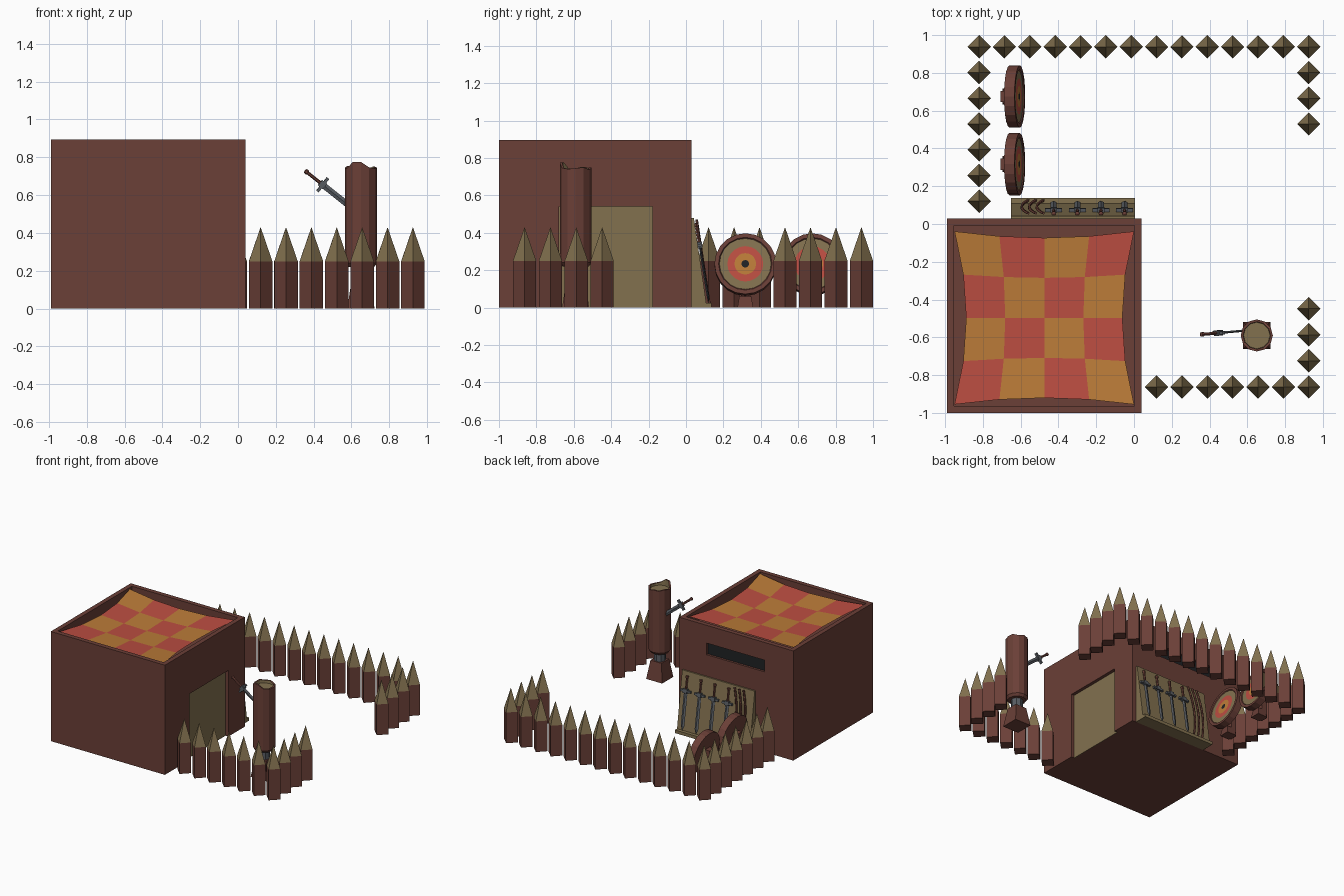
import bpy, bmesh, math
from mathutils import Matrix, Vector

if "Cube" in bpy.data.objects:
    bpy.data.objects.remove(bpy.data.objects["Cube"])


def mat(name, r, g, b):
    m = bpy.data.materials.new(name)
    m.diffuse_color = (r, g, b, 1)
    m.use_nodes = True
    m.node_tree.nodes["Principled BSDF"].inputs["Base Color"].default_value = m.diffuse_color
    return m


BROWN = mat("brown_wood", 0.145, 0.05, 0.038)
TAN = mat("tan_wood", 0.225, 0.165, 0.078)
RED = mat("red", 0.5, 0.075, 0.053)
ORANGE = mat("orange", 0.5, 0.2, 0.04)
DARK = mat("dark", 0.014, 0.016, 0.018)
STEEL = mat("steel", 0.1, 0.11, 0.125)


def mesh(name, verts, faces, mats, idx=None, M=Matrix()):
    me = bpy.data.meshes.new(name)
    me.from_pydata([M @ Vector(v) for v in verts], [], faces)
    for m in mats:
        me.materials.append(m)
    if idx:
        for p, i in zip(me.polygons, idx):
            p.material_index = i
    bm = bmesh.new()
    bm.from_mesh(me)
    bmesh.ops.remove_doubles(bm, verts=bm.verts, dist=1e-5)
    bmesh.ops.recalc_face_normals(bm, faces=bm.faces)
    bm.to_mesh(me)
    bm.free()
    ob = bpy.data.objects.new(name, me)
    bpy.context.collection.objects.link(ob)
    return ob


def lathe(name, profile, n, mats, idx, M=Matrix(), zfun=None, turn=0.0):
    """Revolve (radius, height) points about z; idx gives a material per band."""
    verts, faces, fm = [], [], []
    for k, (r, h) in enumerate(profile):
        for i in range(n):
            a = 2 * math.pi * i / n + turn
            dz = zfun(k, i) if zfun else 0
            verts.append((r * math.cos(a), r * math.sin(a), h + dz))
    for k in range(len(profile) - 1):
        for i in range(n):
            j = (i + 1) % n
            f = [k * n + i, k * n + j, (k + 1) * n + j, (k + 1) * n + i]
            if profile[k][0] == 0:
                f = [f[0], f[2], f[3]]
            elif profile[k + 1][0] == 0:
                f = f[:3]
            faces.append(f)
            fm.append(idx[k])
    return mesh(name, verts, faces, mats, fm, M)


def box(name, lo, hi, m, M=Matrix()):
    v = [(x, y, z) for x in (lo[0], hi[0]) for y in (lo[1], hi[1]) for z in (lo[2], hi[2])]
    f = [(0, 1, 3, 2), (4, 6, 7, 5), (0, 4, 5, 1), (2, 3, 7, 6), (0, 2, 6, 4), (1, 5, 7, 3)]
    return mesh(name, v, f, [m], None, M)


# building: box with sunken roof, door and slot recesses
house = box("building", (-0.99, -1, 0), (0.04, 0.03, 0.895), BROWN)
cutters = [box("roof_cut", (-0.953, -0.963, 0.81), (0.003, -0.007, 1), BROWN),
           box("door_cut", (0.01, -0.68, -0.1), (0.1, -0.18, 0.54), BROWN),
           box("slot_cut", (-0.73, 0.005, 0.655), (-0.205, 0.1, 0.75), BROWN)]
for c in cutters:
    b = house.modifiers.new(c.name, 'BOOLEAN')
    b.object, b.operation, b.solver = c, 'DIFFERENCE', 'EXACT'
bpy.context.view_layer.objects.active = house
for c in cutters:
    bpy.ops.object.modifier_apply(modifier=c.name)
for c in cutters:
    bpy.data.objects.remove(c)
box("door", (0.005, -0.68, 0), (0.014, -0.18, 0.54), TAN)
box("window_slot", (-0.73, 0.0, 0.655), (-0.205, 0.012, 0.75), DARK)

# sagging checkered roof cloth
cv, cf, ci = [], [], []
for j in range(5):
    for i in range(5):
        u, v = i / 2 - 1, j / 2 - 1
        cv.append((-0.475 + u * 0.475 * (1 - 0.13 * (1 - v * v)),
                   -0.497 + v * 0.458 * (1 - 0.075 * (1 - u * u)),
                   0.885 - 0.02 * (1 - u * u) - 0.02 * (1 - v * v)))
for j in range(4):
    for i in range(4):
        a = j * 5 + i
        cf.append((a, a + 1, a + 6, a + 5))
        ci.append((i + j) % 2)
mesh("roof_cloth", cv, cf, [RED, ORANGE], ci)

# palisade of four-sided stakes
S = 0.1342
spots = [(-0.82 + S * i, 0.938) for i in range(14)]
spots += [(-0.82, 0.938 - S * (i + 1) * 1.015) for i in range(6)]
spots += [(0.925, 0.938 - S * (i + 1) * 1.015) for i in range(3)]
spots += [(0.925 - S * i, -0.863) for i in range(7)]
spots += [(0.925, -0.863 + S * 1.03 * (i + 1)) for i in range(3)]
for x, y in spots:
    lathe("stake", [(0, 0), (0.062, 0), (0.062, 0.25), (0, 0.43)], 4,
          [BROWN, TAN], [0, 0, 1], Matrix.Translation((x, y, 0)))


# sword along local z from its tip, guard along local x
def sword(tip, direction, across):
    z = Vector(direction).normalized()
    x = Vector(across)
    x = (x - z * x.dot(z)).normalized()
    M = Matrix.Translation(tip) @ Matrix((x, z.cross(x), z)).transposed().to_4x4()
    w, t = 0.016, 0.006
    mesh("sword_blade",
         [(0, 0, 0)] + [p for h in (0.04, 0.31) for p in ((w, 0, h), (0, t, h), (-w, 0, h), (0, -t, h))],
         [(0, 1 + i, 1 + (i + 1) % 4) for i in range(4)]
         + [(1 + i, 1 + (i + 1) % 4, 5 + (i + 1) % 4, 5 + i) for i in range(4)] + [(5, 6, 7, 8)],
         [STEEL], None, M)
    box("sword_guard", (-0.045, -0.009, 0.302), (0.045, 0.009, 0.318), STEEL, M)
    box("sword_hub", (-0.018, -0.014, 0.295), (0.018, 0.014, 0.328), STEEL, M)
    lathe("sword_grip", [(0, 0.318), (0.009, 0.318), (0.009, 0.41), (0.013, 0.415),
                         (0.013, 0.428), (0, 0.432)], 6, [BROWN], [0] * 5, M)


# weapon rack: leaning wedge, bottom lip, swords and bows
P = [(0.03, 0), (0.112, 0), (0.042, 0.48), (0.03, 0.48)]
mesh("rack_board", [(x, y, z) for x in (-0.65, 0.005) for y, z in P],
     [(0, 1, 2, 3), (7, 6, 5, 4)] + [(i, (i + 1) % 4, 4 + (i + 1) % 4, 4 + i) for i in range(4)], [TAN])
box("rack_lip", (-0.65, 0.1, 0), (0.005, 0.137, 0.025), TAN)
for x in (-0.425, -0.3, -0.175, -0.05):
    sword((x, 0.122, 0.027), (0, -0.07, 0.44), (1, 0, 0))
for x in (-0.56, -0.52, -0.48):
    cu = bpy.data.curves.new("bow", 'CURVE')
    cu.dimensions = '3D'
    cu.bevel_depth, cu.bevel_resolution = 0.008, 0
    sp = cu.splines.new('POLY')
    sp.points.add(8)
    for i, p in enumerate(sp.points):
        t = i / 8
        p.co = (x - 0.035 * (1 - (2 * t - 1) ** 2), 0.125 - 0.068 * t, 0.02 + 0.45 * t, 1)
    cu.materials.append(BROWN)
    bpy.context.collection.objects.link(bpy.data.objects.new("bow", cu))

# training post: foot, steel neck, log with a splintered top
Mp = Matrix.Translation((0.65, -0.59, 0))
lathe("post_foot", [(0, 0), (0.102, 0), (0.07, 0.15), (0, 0.15)], 4, [BROWN], [0] * 3, Mp, turn=math.pi / 4)
lathe("post_neck", [(0, 0.14), (0.045, 0.14), (0.045, 0.23), (0, 0.23)], 8, [STEEL], [0] * 3, Mp)
jag = [0, 0.005, -0.008, 0.004, 0, 0.008, 0, -0.003, 0.03, 0.03, 0.002, -0.004]
lathe("post_log", [(0, 0.22), (0.07, 0.22), (0.085, 0.24), (0.085, 0.745), (0.072, 0.745),
                   (0.07, 0.725), (0, 0.725)], 12, [BROWN, TAN], [0, 0, 0, 0, 1, 1], Mp,
      lambda k, i: jag[i] if k in (3, 4) else 0)
sword((0.69, -0.555, 0.462), (-0.78, -0.07, 0.62), (0.62, 0, 0.78))

# round archery targets, tilted back on stands
ring = [(0, -0.028), (0.165, -0.028), (0.165, 0.028), (0.143, 0.028), (0.138, 0.022),
        (0.096, 0.023), (0.058, 0.024), (0.02, 0.025), (0, 0.025)]
for y in (0.317, 0.675):
    M = Matrix.Translation((-0.632, y, 0.23)) @ Matrix.Rotation(math.radians(80), 4, 'Y')
    lathe("target", ring, 20, [BROWN, TAN, RED, ORANGE, DARK], [0, 0, 0, 0, 1, 2, 3, 4], M)
    box("target_stand", (-0.708, y - 0.03, 0), (-0.66, y + 0.03, 0.26), BROWN)
    lathe("target_foot", [(0, 0), (0.06, 0), (0.045, 0.06), (0, 0.06)], 4, [BROWN], [0] * 3,
          Matrix.Translation((-0.655, y, 0)), turn=math.pi / 4)
